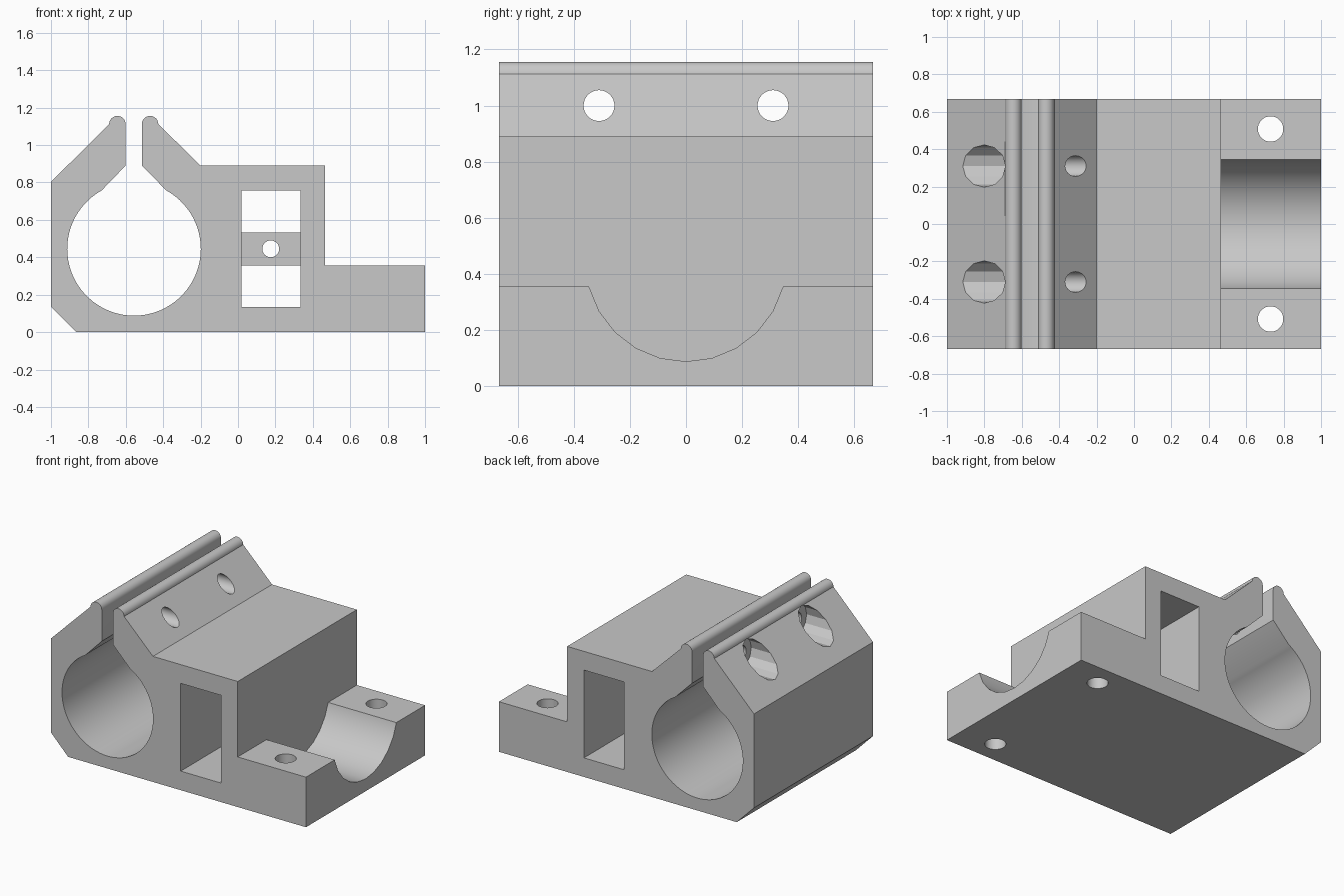
import bpy, bmesh
from math import radians, cos, sin, pi
from mathutils import Matrix, Vector

cube = bpy.data.objects.get("Cube")
if cube:
    bpy.data.objects.remove(cube, do_unlink=True)

HALF = 0.667            # half depth of the block
BORE_Z, BORE_R = 0.445, 0.357
GREY = (0.58, 0.58, 0.58, 1)

mat = bpy.data.materials.new("plain grey")
mat.use_nodes = True
mat.diffuse_color = GREY
mat.node_tree.nodes["Principled BSDF"].inputs["Base Color"].default_value = GREY


def finish(name, bm):
    bmesh.ops.recalc_face_normals(bm, faces=bm.faces)
    mesh = bpy.data.meshes.new(name)
    bm.to_mesh(mesh)
    bm.free()
    mesh.materials.append(mat)
    obj = bpy.data.objects.new(name, mesh)
    bpy.context.collection.objects.link(obj)
    return obj


def box(name, x, y, z):
    bm = bmesh.new()
    bmesh.ops.create_cube(bm, size=1)
    for v in bm.verts:
        v.co = [(lo + hi) / 2 + c * (hi - lo) for c, (lo, hi) in zip(v.co, (x, y, z))]
    return finish(name, bm)


def cylinder(name, start, end, radius, sides=32):
    a, b = Vector(start), Vector(end)
    bm = bmesh.new()
    turn = (b - a).to_track_quat("Z", "Y").to_matrix().to_4x4()
    bmesh.ops.create_cone(bm, cap_ends=True, segments=sides, radius1=radius, radius2=radius,
                          depth=(b - a).length, matrix=Matrix.Translation((a + b) / 2) @ turn)
    return finish(name, bm)


def cut(obj, cutter):
    cutter.hide_render = True
    mod = obj.modifiers.new("cut", "BOOLEAN")
    mod.operation, mod.solver, mod.object = "DIFFERENCE", "EXACT", cutter
    bpy.context.view_layer.objects.active = obj
    bpy.ops.object.modifier_apply(modifier=mod.name)
    bpy.data.objects.remove(cutter, do_unlink=True)


def arc(cx, cz, r, a0, a1, n):
    angles = [radians(a0 + (a1 - a0) * i / n) for i in range(n + 1)]
    return [(cx + r * cos(a), cz + r * sin(a)) for a in angles]


# Block profile: base, body step, clamp jaws with round tips, open bore
profile = [(-0.865, 0), (1, 0), (1, 0.355), (0.465, 0.355), (0.465, 0.89), (-0.2, 0.89)]
profile += [(-0.425, 1.112)] + arc(-0.47, 1.112, 0.044, 0, 180, 12)
profile += [(-0.514, 0.89)]
profile += arc(-0.556, BORE_Z, BORE_R, 61, -241, 64)
profile += [(-0.601, 0.89)]
profile += arc(-0.645, 1.112, 0.044, 0, 180, 12)
profile += [(-1, 0.803), (-1, 0.137)]

bm = bmesh.new()
face = bm.faces.new([bm.verts.new((x, -HALF, z)) for x, z in profile])
side = bmesh.ops.extrude_face_region(bm, geom=[face])["geom"]
bmesh.ops.translate(bm, vec=(0, 2 * HALF, 0),
                    verts=[g for g in side if isinstance(g, bmesh.types.BMVert)])
bmesh.ops.remove_doubles(bm, verts=bm.verts, dist=0.0015)
block = finish("clamp_block", bm)

# Window through the body and half-round cradle in the step
cut(block, box("window_cutter", (0.018, 0.333), (-1, 1), (0.135, 0.757)))
cut(block, cylinder("cradle_cutter", (0.465, 0, BORE_Z), (1.2, 0, BORE_Z), BORE_R, 24))

# Bolt holes: across the jaws with wide recesses, and down through the step
for s in (-1, 1):
    y = s * 0.31
    cut(block, cylinder("jaw_hole_cutter", (-0.95, y, 1), (-0.1, y, 1), 0.055))
    cut(block, cylinder("recess_cutter", (-1.1, y, 1), (-0.65, y, 1), 0.113, 12))
    y = s * 0.508
    cut(block, cylinder("step_hole_cutter", (0.73, y, -0.2), (0.73, y, 0.6), 0.068))

# Drilled cross bar inside the window
bar = box("window_bar", (0.016, 0.335), (-0.09, 0.09), (0.355, 0.533))
cut(bar, cylinder("bar_hole_cutter", (0.175, -0.5, BORE_Z), (0.175, 0.5, BORE_Z), 0.045))

for obj in (block, bar):
    bpy.ops.object.select_all(action="DESELECT")
    obj.select_set(True)
    bpy.context.view_layer.objects.active = obj
    bpy.ops.object.shade_smooth_by_angle(angle=radians(25))
